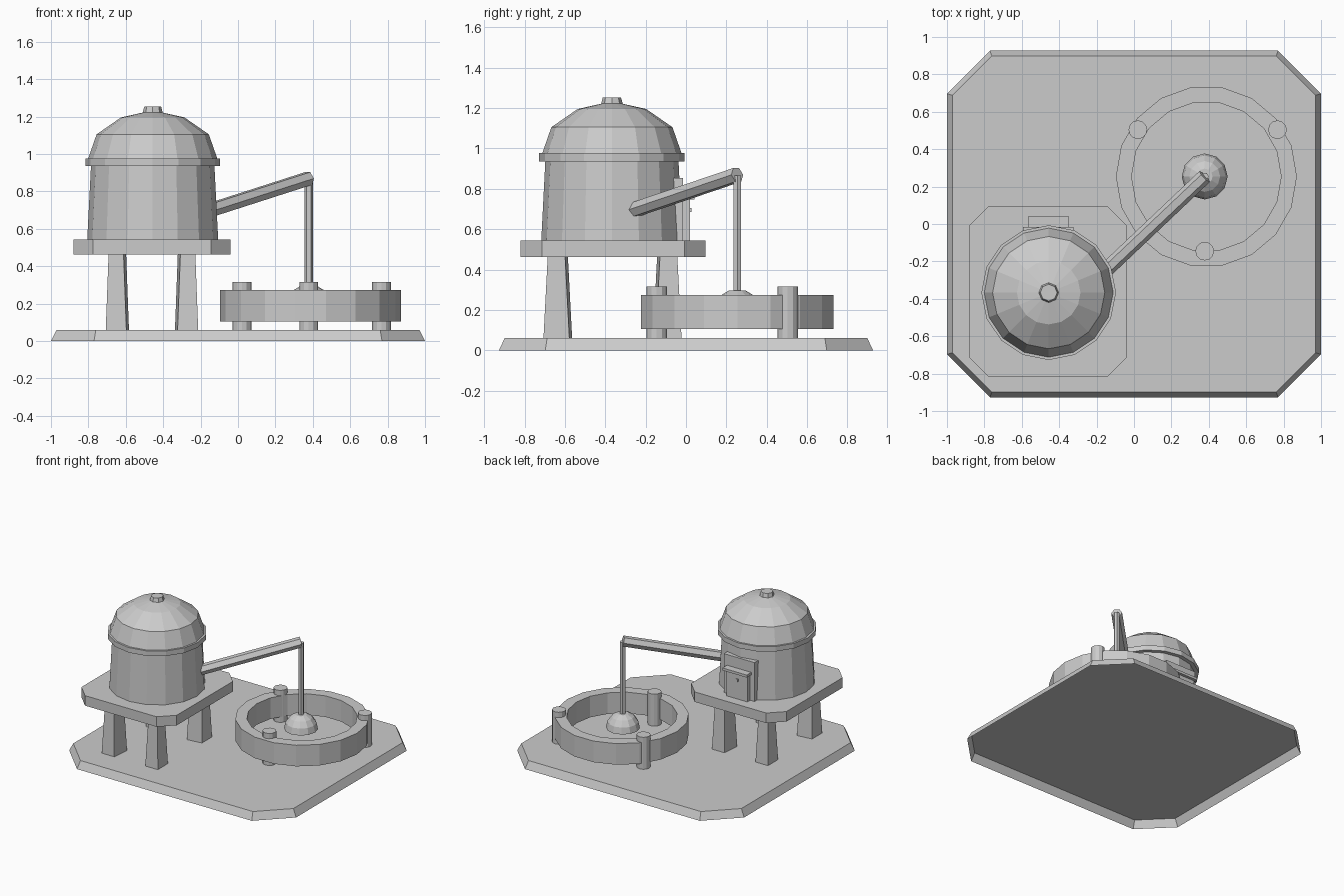
import bpy
import bmesh
from math import cos, sin, pi, radians
from mathutils import Vector

if "Cube" in bpy.data.objects:
    bpy.data.objects.remove(bpy.data.objects["Cube"], do_unlink=True)

GREY = (0.6, 0.6, 0.6, 1)
mat = bpy.data.materials.new("plain grey")
mat.use_nodes = True
mat.diffuse_color = GREY
mat.node_tree.nodes["Principled BSDF"].inputs["Base Color"].default_value = GREY


def loft(name, outlines, bottom=True, closed=False):
    """Skin equal-length point loops; cap the ends, or join last to first."""
    bm = bmesh.new()
    rings = [[bm.verts.new(p) for p in loop] for loop in outlines]
    n = len(rings[0])
    pairs = list(zip(rings, rings[1:]))
    if closed:
        pairs.append((rings[-1], rings[0]))
    else:
        bm.faces.new(rings[-1])
        if bottom:
            bm.faces.new(rings[0][::-1])
    for a, b in pairs:
        for i in range(n):
            j = (i + 1) % n
            bm.faces.new((a[i], a[j], b[j], b[i]))
    bmesh.ops.recalc_face_normals(bm, faces=bm.faces)
    mesh = bpy.data.meshes.new(name)
    bm.to_mesh(mesh)
    bm.free()
    mesh.materials.append(mat)
    bpy.context.collection.objects.link(bpy.data.objects.new(name, mesh))


def lathe(name, centre, profile, sides, bottom=False, closed=False):
    cx, cy = centre
    loops = [[(cx + r * cos(2 * pi * i / sides), cy + r * sin(2 * pi * i / sides), z)
              for i in range(sides)] for r, z in profile]
    loft(name, loops, bottom, closed)


def octagon(cx, cy, hx, hy, cut, z):
    corners = [(hx, hy - cut), (hx - cut, hy), (cut - hx, hy), (-hx, hy - cut),
               (-hx, cut - hy), (cut - hx, -hy), (hx - cut, -hy), (hx, cut - hy)]
    return [(cx + x, cy + y, z) for x, y in corners]


def box(name, low, high):
    loft(name, [[(low[0], low[1], z), (high[0], low[1], z),
                 (high[0], high[1], z), (low[0], high[1], z)] for z in (low[2], high[2])])


def leg_outline(cx, cy, hx, hy, sx, sy, z):
    """Kite-like section whose inner corner points to the platform centre."""
    pinch = 0.014
    corners = [(-hx, -hy), (hx - pinch, -hy), (hx, hy), (-hx, hy - pinch)]
    return [(cx + sx * x, cy + sy * y, z) for x, y in corners]


# Ground slab: open-bottomed shell with bevelled edge and cut corners
loft("base_slab", [octagon(0, 0, 1, 0.927, 0.23, 0),
                   octagon(0, 0, 0.97, 0.898, 0.21, 0.06)], bottom=False)

# Raised platform on four tapered legs
loft("platform", [octagon(-0.46, -0.361, 0.42, 0.458, 0.105, z) for z in (0.463, 0.543)])
for end, y, sy in (("front", -0.635, 1), ("back", -0.093, -1)):
    for side, x, sx in (("right", -0.645, 1), ("left", -0.275, -1)):
        loft(f"{end}_{side}_leg", [leg_outline(x, y, 0.062, 0.071, sx, sy, 0.06),
                                   leg_outline(x, y, 0.047, 0.05, sx, sy, 0.463)])

# Tank: tapered body, rim and dome in one profile, with a small cap
TOWER = (-0.456, -0.367)
lathe("tank", TOWER, [(0.35, 0.543), (0.33, 0.936), (0.36, 0.936), (0.36, 0.976),
                      (0.345, 0.976), (0.3, 1.105), (0.17, 1.195), (0.05, 1.222)], 16)
lathe("tank_cap", TOWER, [(0.055, 1.215), (0.045, 1.253)], 8)

# Doorway on the back of the tank
box("door_frame", (-0.593, -0.14, 0.543), (-0.323, -0.015, 0.853))
box("door", (-0.555, -0.05, 0.543), (-0.37, 0.02, 0.75))
box("door_canopy", (-0.565, -0.05, 0.748), (-0.351, 0.042, 0.768))
box("door_handle", (-0.475, 0.02, 0.685), (-0.455, 0.027, 0.705))

# Six-sided delivery arm, flat side up
HEAD = (0.378, 0.254)
start, end = Vector((-0.25, -0.341, 0.667)), Vector((*HEAD, 0.869))
along = (end - start).normalized()
side = along.cross(Vector((0, 0, 1))).normalized()
up = side.cross(along)
loft("arm", [[p + 0.04 * (side * cos(a) + up * sin(a))
              for a in (i * pi / 3 for i in range(6))] for p in (start, end)])

# Hanging pipe and its half-round head
lathe("drop_pipe", HEAD, [(0.022, 0.25), (0.022, 0.865)], 6)
steps = [radians(a) for a in (0, 24, 48, 70)]
lathe("spray_head", HEAD, [(0.123 * cos(a), 0.18 + 0.123 * sin(a)) for a in steps],
      12, bottom=True)

# Open basin ring carried on three posts
lathe("basin_ring", (0.387, 0.254),
      [(0.484, 0.105), (0.484, 0.273), (0.4, 0.273), (0.4, 0.105)], 18, closed=True)
for label, spot in (("right", (0.021, 0.504)), ("left", (0.767, 0.504)),
                    ("front", (0.378, -0.145))):
    lathe(f"basin_{label}_post", spot, [(0.05, 0.06), (0.05, 0.315)], 12)
